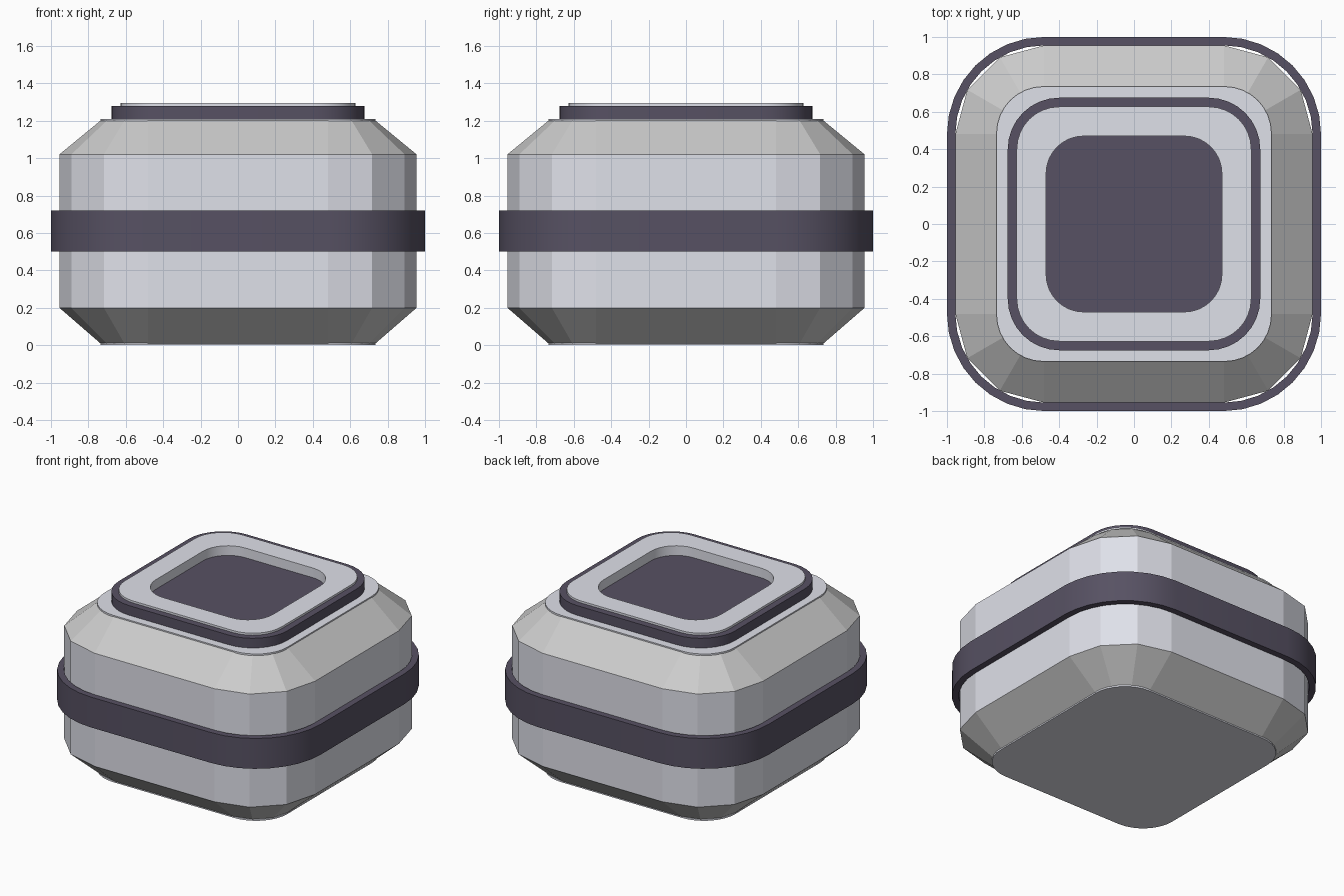
import bpy, bmesh
from math import cos, sin, pi

if "Cube" in bpy.data.objects:
    bpy.data.objects.remove(bpy.data.objects["Cube"])


def material(name, rgb):
    m = bpy.data.materials.new(name)
    m.diffuse_color = (*rgb, 1)
    m.use_nodes = True
    m.node_tree.nodes["Principled BSDF"].inputs["Base Color"].default_value = m.diffuse_color
    return m


LIGHT = material("pale_metal", (0.74, 0.75, 0.82))
DARK = material("dark_trim", (0.095, 0.083, 0.125))


def outline(half, radius, segs):
    """Rounded square outline, counter-clockwise."""
    c = half - radius
    pts = []
    for k, (sx, sy) in enumerate(((1, 1), (-1, 1), (-1, -1), (1, -1))):
        for i in range(segs + 1):
            a = (k + i / segs) * pi / 2
            pts.append((sx * c + radius * cos(a), sy * c + radius * sin(a)))
    return pts


def loft(name, rings, segs, mat=None, caps=False, loop=False, smooth=True):
    """Skin rounded squares given as (half size, corner radius, z)."""
    bm = bmesh.new()
    loops = [[bm.verts.new((x, y, z)) for x, y in outline(h, r, segs)]
             for h, r, z in rings]
    pairs = list(zip(loops, loops[1:]))
    if loop:
        pairs.append((loops[-1], loops[0]))
    for a, b in pairs:
        n = len(a)
        for i in range(n):
            j = (i + 1) % n
            bm.faces.new((a[i], a[j], b[j], b[i]))
    if caps:
        bm.faces.new(loops[0][::-1])
        bm.faces.new(loops[-1])
    me = bpy.data.meshes.new(name)
    bm.to_mesh(me)
    bm.free()
    ob = bpy.data.objects.new(name, me)
    bpy.context.collection.objects.link(ob)
    if mat:
        me.materials.append(mat)
    if smooth:
        bpy.ops.object.select_all(action='DESELECT')
        ob.select_set(True)
        bpy.context.view_layer.objects.active = ob
        bpy.ops.object.shade_smooth_by_angle()
    return ob


def ring(name, outer, inner, z0, z1, mat):
    """Hollow square band; outer and inner are (half size, corner radius)."""
    return loft(name, [(*outer, z0), (*outer, z1), (*inner, z1), (*inner, z0)],
                8, mat, loop=True)


# Faceted body: walls and the two sloping shoulders
WIDE, NARROW = (0.955, 0.475), (0.73, 0.25)
loft("body_walls", [(*WIDE, 0.2), (*WIDE, 1.02)], 3, LIGHT, smooth=False)
loft("lower_slope", [(*NARROW, 0.005), (*WIDE, 0.2)], 3, smooth=False)
loft("upper_slope", [(*WIDE, 1.02), (*NARROW, 1.205)], 3, smooth=False)

# Plates closing the top and bottom
PLATE = (0.735, 0.25)
loft("base_plate", [(*PLATE, 0), (*PLATE, 0.012)], 8, LIGHT, caps=True)
loft("top_plate", [(*PLATE, 1.198), (*PLATE, 1.21)], 8, LIGHT, caps=True)

# Dark band around the waist
ring("waist_band", (1.0, 0.52), (0.955, 0.475), 0.5, 0.72, DARK)

# Raised rim and recessed dark panel on top
ring("dark_rim", (0.675, 0.275), (0.625, 0.225), 1.205, 1.28, DARK)
ring("pale_rim", (0.627, 0.227), (0.47, 0.2), 1.205, 1.295, LIGHT)
loft("top_panel", [(0.475, 0.2, 1.205), (0.475, 0.2, 1.225)], 8, DARK, caps=True)
